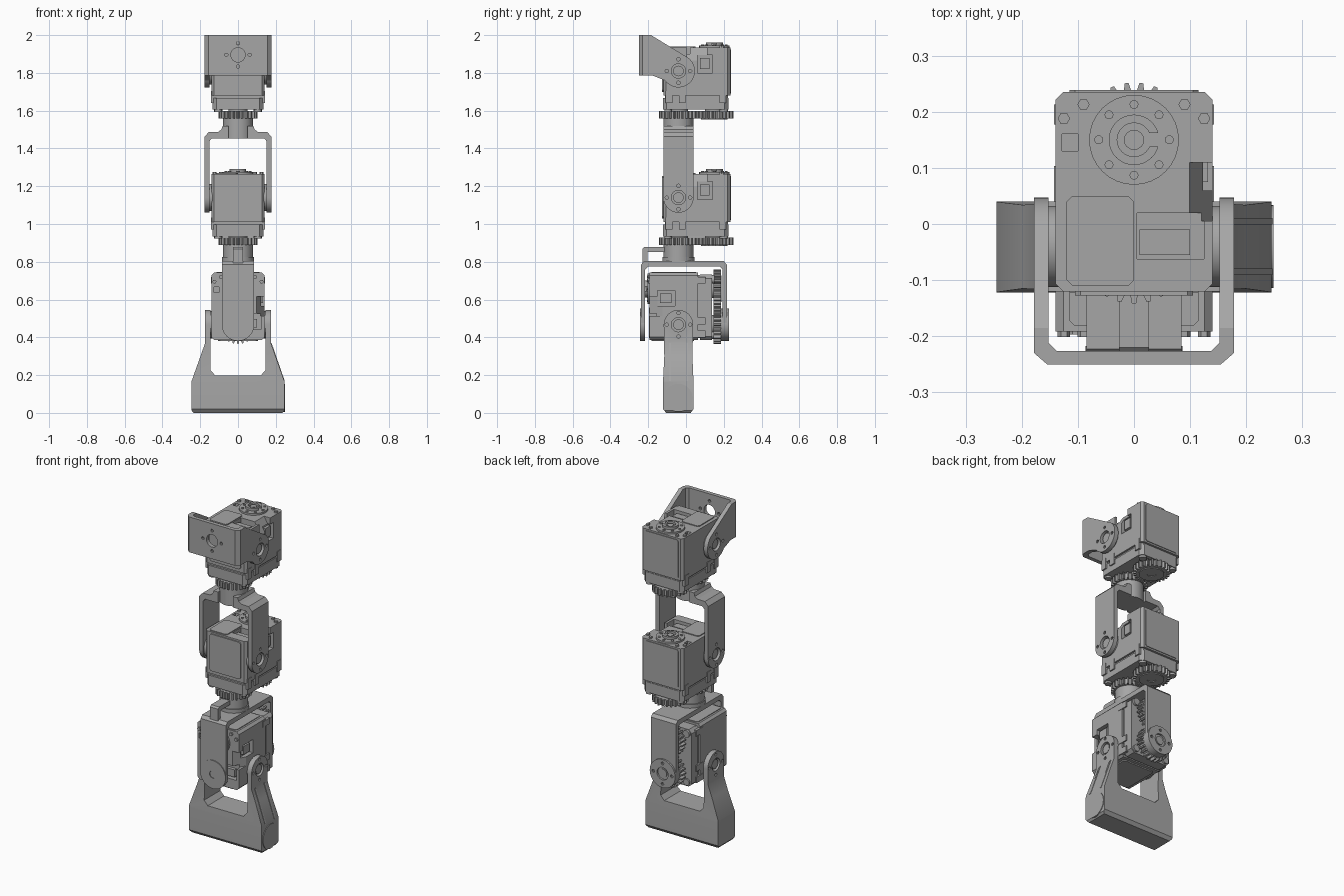
import bpy, bmesh
from math import sin, cos, pi, radians
from mathutils import Matrix, Vector

cube = bpy.data.objects.get("Cube")
if cube:
    bpy.data.objects.remove(cube)

grey = bpy.data.materials.new("plain grey")
grey.use_nodes = True
grey.diffuse_color = (0.38, 0.38, 0.38, 1)
grey.node_tree.nodes["Principled BSDF"].inputs["Base Color"].default_value = grey.diffuse_color

parts = []
place = Matrix.Identity(4)  # frame in which new parts are built


# ---- helpers ----
def prism(name, pts, axis, a, b):
    """Extrude a 2D outline along an axis from a to b."""
    to3d = {"x": lambda p, t: (t, p[0], p[1]),
            "y": lambda p, t: (p[0], t, p[1]),
            "z": lambda p, t: (p[0], p[1], t)}[axis]
    bm = bmesh.new()
    low = [bm.verts.new(to3d(p, a)) for p in pts]
    high = [bm.verts.new(to3d(p, b)) for p in pts]
    bm.faces.new(low)
    bm.faces.new(high)
    for i in range(len(pts)):
        j = (i + 1) % len(pts)
        bm.faces.new((low[i], low[j], high[j], high[i]))
    bmesh.ops.recalc_face_normals(bm, faces=bm.faces)
    bm.transform(place)
    mesh = bpy.data.meshes.new(name)
    bm.to_mesh(mesh)
    bm.free()
    mesh.materials.append(grey)
    ob = bpy.data.objects.new(name, mesh)
    bpy.context.collection.objects.link(ob)
    parts.append(ob)
    return ob


def arc(u, v, r, start=0, end=360, n=32):
    full = end - start == 360
    return [(u + r * cos(radians(start + (end - start) * i / n)),
             v + r * sin(radians(start + (end - start) * i / n)))
            for i in range(n if full else n + 1)]


def rect(u0, v0, u1, v1, c=0.0):
    if not c:
        return [(u0, v0), (u1, v0), (u1, v1), (u0, v1)]
    return [(u0 + c, v0), (u1 - c, v0), (u1, v0 + c), (u1, v1 - c),
            (u1 - c, v1), (u0 + c, v1), (u0, v1 - c), (u0, v0 + c)]


def mirrored(half):
    """Close an outline symmetric about the first coordinate."""
    return half + [(-u, v) for u, v in reversed(half)]


def disc(name, u, v, r, axis, a, b, n=32):
    return prism(name, arc(u, v, r, n=n), axis, a, b)


def combine(ob, tools, operation="DIFFERENCE"):
    for tool in tools:
        mod = ob.modifiers.new("cut", "BOOLEAN")
        mod.operation, mod.solver, mod.object = operation, "EXACT", tool
    graph = bpy.context.evaluated_depsgraph_get()
    mesh = bpy.data.meshes.new_from_object(ob.evaluated_get(graph))
    ob.modifiers.clear()
    ob.data = mesh
    for tool in tools:
        parts.remove(tool)
        bpy.data.objects.remove(tool)
    return ob


def bolt_holes(u, v, axis, a, b):
    """Cutters for a centre hole ringed by four screw holes."""
    holes = [disc("hole", u, v, 0.038, axis, a, b, 24)]
    for k in range(4):
        holes.append(disc("hole", u + 0.062 * cos(k * pi / 2), v + 0.062 * sin(k * pi / 2),
                          0.009, axis, a, b, 10))
    return holes


def pivot_hubs(name, y, z):
    for side, s in (("left", 1), ("right", -1)):
        disc(f"{name}_{side}_horn", y, z, 0.072, "x", s * 0.13, s * 0.153)
        disc(f"{name}_{side}_hub", y, z, 0.028, "x", s * 0.15, s * 0.168, 24)


def gear(name, y, z0, z1, turn):
    teeth = 24
    pts = []
    for k in range(teeth):
        for f, r in ((-0.3, 0.086), (-0.14, 0.102), (0.14, 0.102), (0.3, 0.086)):
            t = 2 * pi * (k + f + turn) / teeth
            pts.append((r * cos(t), y + r * sin(t)))
    prism(name, pts, "z", z0, z1)


# ---- one motor unit, pivot axis through its own origin ----
def servo(label, origin, tilt=0):
    global place
    place = Matrix.Translation(Vector(origin)) @ Matrix.Rotation(radians(tilt), 4, "X")
    second = 0.19
    body = prism(label + "_body", rect(-0.14, -0.08, 0.14, 0.275, 0.014), "z", -0.13, 0.125)
    combine(body, [
        prism("socket", rect(0.005, -0.022, 0.125, 0.06), "z", 0.09, 0.2),
        prism("slope", [(0.096, 0.13), (0.15, 0.13), (0.15, 0.04)], "y", 0.045, 0.15),
        prism("port", rect(0.1, -0.01, 0.18, 0.085), "x", 0.115, 0.2),
        prism("slot", rect(-0.128, 0.17, -0.1, 0.2), "z", 0.1, 0.2)])
    prism(label + "_socket_plug", rect(0.01, -0.015, 0.1, 0.03), "z", 0.08, 0.11)
    prism(label + "_port_plug", rect(0.115, 0.01, 0.165, 0.07), "x", 0.11, 0.132)
    prism(label + "_waist", rect(-0.128, -0.07, 0.128, 0.262, 0.01), "z", -0.15, -0.12)
    prism(label + "_base_plate", rect(-0.135, -0.082, 0.135, 0.265, 0.02), "z", -0.205, -0.142)
    prism(label + "_top_panel", rect(-0.12, -0.07, 0.0, 0.09, 0.01), "z", 0.12, 0.13)
    prism(label + "_front_panel", rect(-0.105, -0.11, 0.105, 0.115, 0.01), "y", -0.087, -0.07)
    prism(label + "_back_panel", rect(-0.115, -0.12, 0.115, 0.115, 0.01), "y", 0.26, 0.279)
    for s in (1, -1):
        for y in (-0.05, 0.02, 0.235):
            prism(label + "_side_clip", rect(y - 0.018, -0.17, y + 0.018, -0.105), "x",
                  s * 0.12, s * 0.143)
        for x, y in ((0.09, 0.253), (0.125, 0.228)):
            disc(label + "_lid_screw", s * x, y, 0.011, "z", 0.11, 0.134, 6)
        disc(label + "_foot", s * 0.105, 0.24, 0.022, "z", -0.218, -0.19, 16)
        disc(label + "_foot", s * 0.105, -0.055, 0.02, "z", -0.216, -0.19, 16)
    # output horn with its open ring
    disc(label + "_horn", 0, second, 0.08, "z", 0.12, 0.136)
    ring = disc(label + "_horn_ring", 0, second, 0.045, "z", 0.13, 0.151)
    combine(ring, [disc("bore", 0, second, 0.03, "z", 0.1, 0.2),
                   prism("gap", rect(0.02, second - 0.012, 0.06, second + 0.012), "z", 0.137, 0.2)])
    disc(label + "_horn_pin", 0, second, 0.018, "z", 0.13, 0.146, 16)
    for k in range(8):
        disc(label + "_horn_screw", 0.063 * cos(k * pi / 4), second + 0.063 * sin(k * pi / 4),
             0.008, "z", 0.13, 0.14, 10)
    # meshing gears under the base plate
    for side, y, turn in (("front", 0, 0), ("back", second, 0.5)):
        gear(f"{label}_{side}_gear", y, -0.251, -0.212, turn)
        disc(f"{label}_{side}_gear_shaft", 0, y, 0.05, "z", -0.22, -0.19)
    rim = disc(label + "_gear_cap", 0, second, 0.07, "z", -0.256, -0.24)
    combine(rim, [disc("bore", 0, second, 0.025, "z", -0.27, -0.252, 16)])
    place = Matrix.Identity(4)


AXIS_Y = -0.04
servo("lower_servo", (0, -0.067, 0.467), 90)
servo("middle_servo", (0, AXIS_Y, 1.14))
servo("upper_servo", (0, AXIS_Y, 1.81))

# ---- base handle: tapered yoke with rounded leg tops ----
handle = prism("base_handle", mirrored([
    (0.235, 0), (0.245, 0.012), (0.245, 0.17), (0.174, 0.37), (0.174, 0.6),
    (0.145, 0.6), (0.145, 0.225), (0.12, 0.198)]), "y", -0.2, 0.2)
combine(handle, [prism("side_shape", [(-0.122, 0.02), (-0.105, 0), (0.025, 0), (0.04, 0.02),
                                      (0.04, 0.16), (0.034, 0.3)]
                       + arc(AXIS_Y, 0.467, 0.078, 0, 180, 20)
                       + [(-0.115, 0.3), (-0.122, 0.16)], "x", -0.3, 0.3)], "INTERSECT")
combine(handle, bolt_holes(AXIS_Y, 0.467, "x", -0.3, 0.3))
disc("handle_end_cap", AXIS_Y, 0.08, 0.074, "x", 0.24, 0.249)
for y in (-0.085, 0.005):
    prism("handle_leg_rib", [(0.23, 0.17), (0.247, 0.17), (0.178, 0.37), (0.165, 0.37)],
          "y", y - 0.006, y + 0.006)
pivot_hubs("lower_pivot", AXIS_Y, 0.467)

# ---- lower bracket: hangs over the front and back of the lower motor ----
lower = prism("lower_bracket", [
    (-0.238, 0.3), (-0.238, 0.785), (-0.223, 0.803), (0.2, 0.803), (0.216, 0.785), (0.216, 0.3),
    (0.194, 0.3), (0.194, 0.76), (0.18, 0.774), (-0.2, 0.774), (-0.216, 0.76), (-0.216, 0.3)],
    "x", -0.2, 0.2)
combine(lower, [prism("front_shape", arc(0, 0.467, 0.085, 180, 360, 24)
                      + [(0.085, 0.9), (-0.085, 0.9)], "y", -0.4, 0.4)], "INTERSECT")
front_disc = disc("lower_bracket_front_disc", 0, 0.467, 0.086, "y", -0.243, -0.217)
combine(front_disc, [disc("hole", 0, 0.467, 0.022, "y", -0.3, -0.23, 20)])
back_disc = disc("lower_bracket_back_disc", 0, 0.467, 0.086, "y", 0.18, 0.227)
combine(back_disc, bolt_holes(0, 0.467, "y", 0.212, 0.3))
disc("lower_bracket_back_hub", 0, 0.467, 0.025, "y", 0.2, 0.222, 20)
disc("lower_neck_flange", 0, AXIS_Y, 0.085, "z", 0.8, 0.825)
disc("lower_neck", 0, AXIS_Y, 0.079, "z", 0.8, 0.895)
prism("cable_guide", [(-0.23, 0.79), (-0.23, 0.868), (-0.22, 0.878), (-0.1, 0.878), (-0.1, 0.852),
                      (-0.205, 0.852), (-0.205, 0.79)], "x", -0.027, 0.027)

# ---- middle bracket: fork around the middle motor ----
fork = prism("middle_bracket", mirrored([
    (0.178, 1.0), (0.178, 1.462), (0.155, 1.486), (0.105, 1.488), (0.088, 1.5), (0.081, 1.52),
    (0.05, 1.52), (0.05, 1.453), (0.138, 1.453), (0.152, 1.438), (0.152, 1.0)]), "y", -0.3, 0.3)
combine(fork, [prism("side_shape", arc(AXIS_Y, 1.14, 0.08, 180, 360, 24)
                     + [(0.04, 1.6), (-0.12, 1.6)], "x", -0.3, 0.3)], "INTERSECT")
combine(fork, bolt_holes(AXIS_Y, 1.14, "x", -0.3, 0.3))
disc("middle_neck", 0, AXIS_Y, 0.08, "z", 1.453, 1.565)
pivot_hubs("middle_pivot", AXIS_Y, 1.14)

# ---- upper bracket: front plate with two swept arms ----
head = prism("upper_bracket", mirrored([
    (0.155, -0.25), (0.178, -0.23), (0.178, 0.1), (0.152, 0.1), (0.152, -0.212),
    (0.138, -0.226)]), "z", 1.65, 2.1)
combine(head, [prism("side_shape", [(-0.3, 1.785), (-0.175, 1.785)]
                     + arc(AXIS_Y, 1.81, 0.087, 215, 425, 28)
                     + [(-0.185, 2.0), (-0.3, 2.0)], "x", -0.3, 0.3)], "INTERSECT")
combine(head, bolt_holes(AXIS_Y, 1.81, "x", -0.3, 0.3) + bolt_holes(0, 1.895, "y", -0.3, -0.2))
pivot_hubs("upper_pivot", AXIS_Y, 1.81)

# ---- smooth the round faces, keep edges crisp ----
bpy.ops.object.select_all(action="DESELECT")
for ob in parts:
    ob.select_set(True)
bpy.context.view_layer.objects.active = parts[0]
bpy.ops.object.shade_smooth_by_angle(angle=radians(25))
